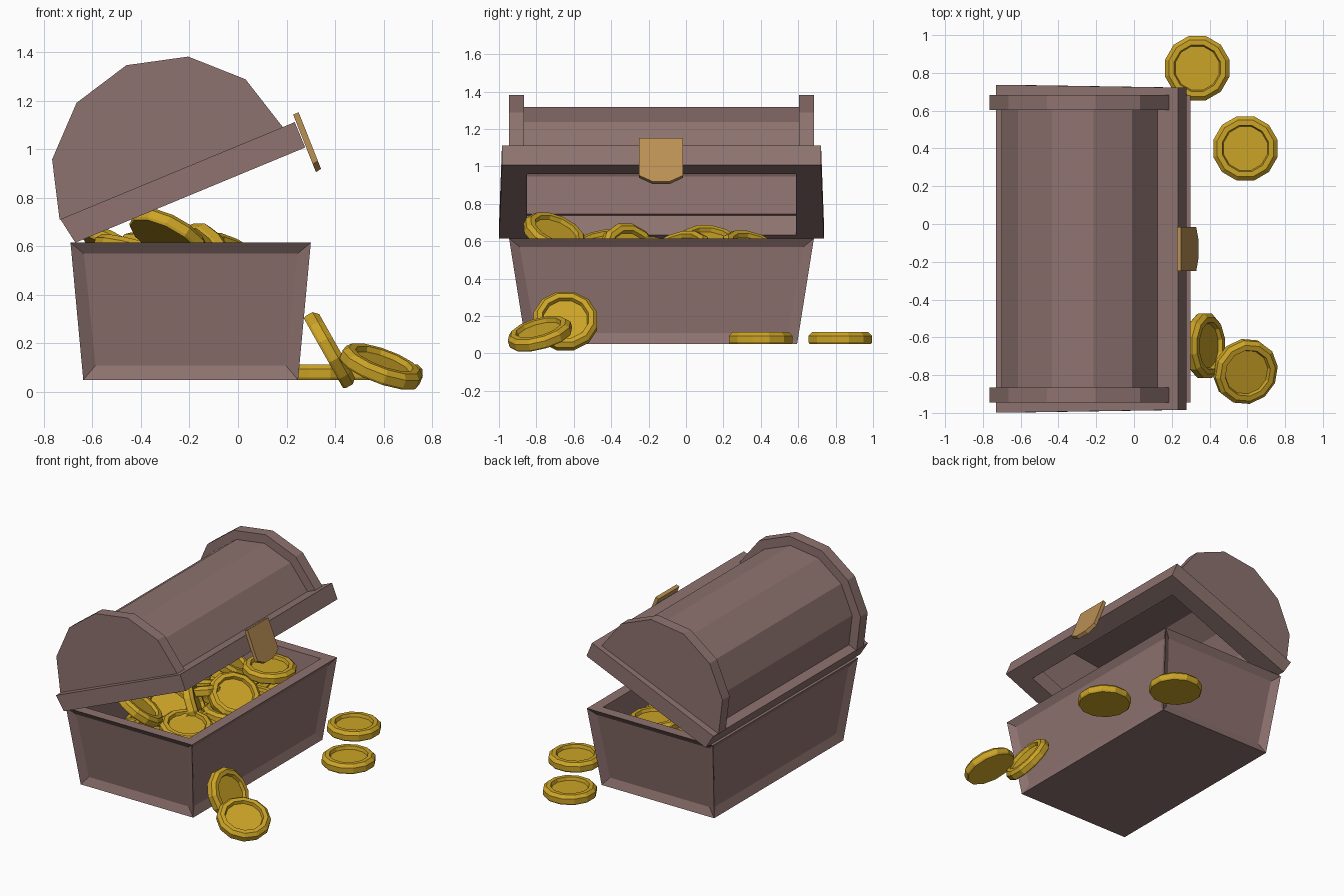
import bpy, bmesh, math, random
from mathutils import Vector

if "Cube" in bpy.data.objects:
    bpy.data.objects.remove(bpy.data.objects["Cube"])

random.seed(4)
CX, CY = -0.195, -0.131           # chest centre
TILT = math.radians(22.5)         # lid opening angle
HINGE = (-0.67, 0.615)


def material(name, rgb):
    m = bpy.data.materials.new(name)
    m.diffuse_color = (*rgb, 1)
    m.use_nodes = True
    m.node_tree.nodes["Principled BSDF"].inputs["Base Color"].default_value = m.diffuse_color
    return m


WOOD = material("wood", (0.27, 0.17, 0.16))
GOLD = material("gold", (0.60, 0.37, 0.02))
BRASS = material("brass", (0.50, 0.28, 0.09))


def loft(name, loops, mat, cyclic=False, panels=None):
    """Bridge equal-sized vertex loops; cap both ends unless cyclic."""
    bm = bmesh.new()
    rows = [[bm.verts.new(p) for p in loop] for loop in loops]
    n = len(rows[0])
    pairs = list(zip(rows, rows[1:])) + ([(rows[-1], rows[0])] if cyclic else [])
    first = []
    for k, (a, b) in enumerate(pairs):
        for i in range(n):
            j = (i + 1) % n
            f = bm.faces.new((a[i], a[j], b[j], b[i]))
            if k == 0:
                first.append(f)
    if not cyclic:
        bm.faces.new(rows[0][::-1])
        bm.faces.new(rows[-1])
    bmesh.ops.recalc_face_normals(bm, faces=bm.faces)
    if panels:
        bmesh.ops.inset_individual(bm, faces=first, thickness=panels[0], depth=-panels[1])
    me = bpy.data.meshes.new(name)
    bm.to_mesh(me)
    bm.free()
    me.materials.append(mat)
    ob = bpy.data.objects.new(name, me)
    bpy.context.collection.objects.link(ob)
    return ob


def rect(hx, hy, z):
    return [(CX + sx * hx, CY + sy * hy, z) for sx, sy in ((-1, -1), (1, -1), (1, 1), (-1, 1))]


def lid(u, y, w):
    """Lid coordinates (along rim, y, above rim) to world."""
    c, s = math.cos(TILT), math.sin(TILT)
    return (HINGE[0] + c * u - s * w, y, HINGE[1] + s * u + c * w)


def arc(r, y, reverse=False):
    pts = [lid(0.474 + r * math.cos(i * math.pi / 6), y, 0.112 + 0.97 * r * math.sin(i * math.pi / 6))
           for i in range(7)]
    return pts[::-1] if reverse else pts


# chest body: hollow, tapered, with recessed side panels
loft("chest_body", [rect(0.4425, 0.725, 0.05), rect(0.495, 0.815, 0.615),
                    rect(0.42, 0.74, 0.615), rect(0.385, 0.67, 0.10)], WOOD, panels=(0.075, 0.028))


# lid rim frame
def rim(u0, u1, h0, h1, w):
    return [lid(u0, CY - h0, w), lid(u1, CY - h1, w), lid(u1, CY + h1, w), lid(u0, CY + h0, w)]


loft("lid_rim", [rim(0.0, 1.025, 0.868, 0.853, 0), rim(-0.02, 1.025, 0.868, 0.853, 0.113),
                 rim(0.05, 0.90, 0.718, 0.718, 0.113), rim(0.05, 0.90, 0.718, 0.718, 0)],
     WOOD, cyclic=True)

# solid lid end caps and the barrel shell between them
for side, name in ((-1, "lid_cap_front"), (1, "lid_cap_back")):
    loft(name, [arc(0.498, CY + side * 0.735), arc(0.498, CY + side * 0.815)], WOOD)
loft("lid_barrel", [arc(0.432, y) + arc(0.405, y, True) for y in (CY - 0.737, CY + 0.737)], WOOD)

# latch plate hanging from the lid front
down, out = Vector((0.095, 0, -0.24)), Vector((0.023, 0, 0.009))
shape = [(-0.117, 0), (-0.117, 0.86), (-0.045, 1), (0.045, 1), (0.117, 0.86), (0.117, 0)]
loft("latch", [[Vector((0.227, -0.133 + y, 1.143)) + down * t * s + out * k for y, t in shape]
               for k, s in ((0, 0.99), (1, 0.97))], BRASS)


# coins: twelve-sided discs with a raised rim
def coin(name, pos, normal=(0, 0, 1)):
    prof = [(0.170, -0.032), (0.176, -0.022), (0.176, 0.012), (0.155, 0.032), (0.127, 0.032), (0.120, 0.010)]
    ob = loft(name, [[(r * math.cos((i + 0.5) * math.pi / 6), r * math.sin((i + 0.5) * math.pi / 6), z)
                      for i in range(12)] for r, z in prof], GOLD)
    ob.location = pos
    ob.rotation_mode = 'QUATERNION'
    ob.rotation_quaternion = Vector(normal).to_track_quat('Z', 'Y')


spilled = [((0.335, 0.825, 0.082), (0, 0, 1)), ((0.59, 0.40, 0.082), (0, 0, 1)),
           ((0.38, -0.645, 0.175), (0.87, 0.0, 0.49)), ((0.592, -0.782, 0.108), (0.33, -0.25, 0.9))]
for i, (p, n) in enumerate(spilled):
    coin(f"spilled_coin_{i + 1}", p, n)

# visible top coins of the pile
top = [((-0.28, -0.70, 0.64), (0.45, 0.35, 0.8)), ((0.0, -0.04, 0.54), (0.5, -0.3, 0.8)),
       ((-0.06, 0.44, 0.535), (0.05, 0.0, 1)), ((-0.01, -0.56, 0.515), (0.15, -0.1, 1)),
       ((-0.22, -0.47, 0.57), (0.35, -0.25, 0.9)), ((-0.12, -0.30, 0.53), (0.8, 0.5, 0.35)),
       ((-0.48, 0.13, 0.58), (0.5, 0.15, 0.85)), ((-0.42, -0.38, 0.58), (0.25, 0.1, 1)),
       ((-0.33, 0.36, 0.55), (0.4, 0.3, 0.8)), ((-0.25, -0.10, 0.55), (-0.2, 0.2, 1))]
for i, (p, n) in enumerate(top):
    coin(f"top_coin_{i + 1}", p, n)

# bed of coins below
for i in range(3):
    for j in range(5):
        coin(f"bed_coin_{i * 5 + j + 1}", (CX + (i - 1) * 0.22, CY + (j - 2) * 0.255, 0.42 + random.uniform(-0.03, 0.04)),
             (random.uniform(-0.25, 0.25), random.uniform(-0.25, 0.25), 1))
